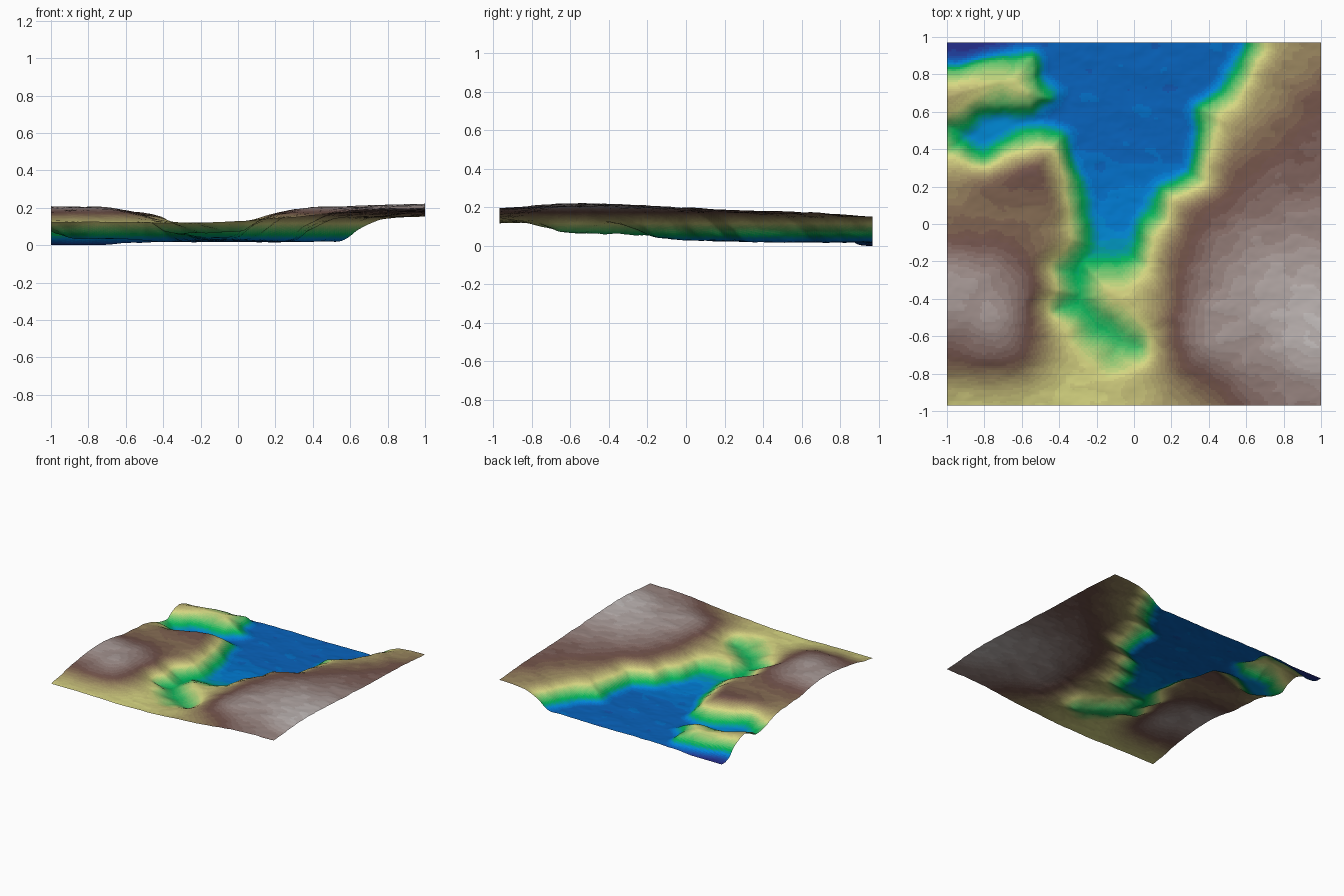
import bpy
from mathutils import Vector, noise

if "Cube" in bpy.data.objects:
    bpy.data.objects.remove(bpy.data.objects["Cube"])

NX, NY, HY = 170, 165, 0.97

# Shoreline of the flooded valley (x, y)
SHORE = [(0.64, 1.2), (0.62, 0.95), (0.57, 0.82), (0.48, 0.69), (0.37, 0.61), (0.36, 0.45),
         (0.33, 0.25), (0.16, 0.18), (0.12, 0.04), (0.05, -0.05), (0.03, -0.2), (-0.08, -0.25),
         (-0.24, -0.24), (-0.25, -0.4), (-0.19, -0.49), (-0.05, -0.57), (0.02, -0.66),
         (-0.1, -0.68), (-0.22, -0.58), (-0.3, -0.49), (-0.41, -0.46), (-0.33, -0.37),
         (-0.38, -0.25), (-0.27, -0.1), (-0.29, 0.1), (-0.35, 0.3), (-0.4, 0.45), (-0.5, 0.48),
         (-0.65, 0.43), (-0.8, 0.36), (-0.98, 0.4), (-0.98, 0.52), (-0.85, 0.6), (-0.7, 0.65),
         (-0.55, 0.62), (-0.45, 0.67), (-0.53, 0.78), (-0.55, 0.89), (-0.7, 0.88),
         (-0.85, 0.85), (-1.2, 0.79), (-1.2, 1.2)]

# Upland heights, rows from y=-0.97 to 0.97, columns from x=-1 to 1
UPLAND = [[.125, .122, .12, .13, .155, .188, .195],
          [.185, .19, .125, .125, .195, .207, .222],
          [.21, .195, .14, .13, .19, .212, .215],
          [.168, .168, .155, .14, .175, .195, .198],
          [.15, .172, .17, .14, .15, .175, .185],
          [.145, .13, .12, .12, .12, .15, .175],
          [.13, .12, .11, .11, .12, .14, .155]]
# Valley floor height along y
FLOOR = [(-0.97, .07), (-0.65, .064), (-0.4, .056), (-0.2, .046), (0.05, .03), (0.4, .021), (0.97, .02)]
# Elevation colours (fraction, rgb)
RAMP = [(0, (.2, .2, .6)), (.15, (0, .6, 1)), (.25, (0, .8, .4)), (.5, (1, 1, .6)),
        (.75, (.5, .36, .33)), (1, (1, 1, 1))]


def ease(t):
    t = min(max(t, 0), 1)
    return t * t * (3 - 2 * t)


def ramp(table, t):
    for (a, u), (b, v) in zip(table, table[1:]):
        if t <= b:
            f = max(0, (t - a) / (b - a))
            if isinstance(u, tuple):
                return tuple(p + (q - p) * f for p, q in zip(u, v))
            return u + (v - u) * f
    return table[-1][1]


def cubic(p, f):
    a, b, c, d = p
    return b + .5 * f * (c - a + f * (2*a - 5*b + 4*c - d + f * (3*(b - c) + d - a)))


def upland(x, y):
    u, v = (x + 1) * 3, (y / HY + 1) * 3
    i, j = min(int(u), 5), min(int(v), 5)
    lim = lambda k: min(max(k, 0), 6)
    return cubic([cubic([UPLAND[lim(j + m)][lim(i + n)] for n in range(-1, 3)], u - i)
                  for m in range(-1, 3)], v - j)


def shore_distance(x, y):
    best, inside = 9, False
    for k, (x1, y1) in enumerate(SHORE):
        x0, y0 = SHORE[k - 1]
        dx, dy = x1 - x0, y1 - y0
        t = min(max(((x - x0) * dx + (y - y0) * dy) / (dx * dx + dy * dy), 0), 1)
        best = min(best, (x - x0 - t * dx) ** 2 + (y - y0 - t * dy) ** 2)
        if (y0 > y) != (y1 > y) and x < x0 + (y - y0) * dx / dy:
            inside = not inside
    return -best ** .5 if inside else best ** .5


def height(x, y):
    wob = .03 * noise.noise(Vector((x * 7, y * 7, 3)))
    d = shore_distance(x, y) + wob
    bump = noise.fractal(Vector((x * 6, y * 9, 0)), 0.9, 2.1, 4)
    if d < 0:
        low = ramp(FLOOR, y)
        if x < -.4:
            low += .012 * ease((-.4 - x) / .3) * (1 if y < .75 else -1.6)
        z = .078 + (low - .078) * (1 - (1 - min(-d / .11, 1)) ** 2)
    else:
        top = upland(x, y)
        z = .078 + (top - .078) * (1 - (1 - min(d / .19, 1)) ** 2)
    return max(z + .0045 * bump, .002)


# Terrain sheet
xs = [-1 + 2 * i / NX for i in range(NX + 1)]
ys = [-HY + 2 * HY * j / NY for j in range(NY + 1)]
verts = [[x, y, height(x, y)] for y in ys for x in xs]
low = min(v[2] for v in verts)
for v in verts:
    v[2] -= low
W = NX + 1
faces = [(j * W + i, j * W + i + 1, (j + 1) * W + i + 1, (j + 1) * W + i)
         for j in range(NY) for i in range(NX)]
mesh = bpy.data.meshes.new("terrain")
mesh.from_pydata(verts, [], faces)
terrain = bpy.data.objects.new("terrain", mesh)
bpy.context.collection.objects.link(terrain)

# Elevation colour bands
BANDS, TOP = 48, .238
for b in range(BANDS):
    mat = bpy.data.materials.new(f"elevation_{b:02d}")
    r, g, bl = ramp(RAMP, (b + .5) / BANDS)
    mat.diffuse_color = tuple((c * .86) ** 2.2 for c in (r, g, bl)) + (1,)
    mat.use_nodes = True
    mat.node_tree.nodes["Principled BSDF"].inputs["Base Color"].default_value = mat.diffuse_color
    mesh.materials.append(mat)
for p in mesh.polygons:
    p.material_index = min(int((p.center.z + .004) / TOP * BANDS), BANDS - 1)
    p.use_smooth = True
